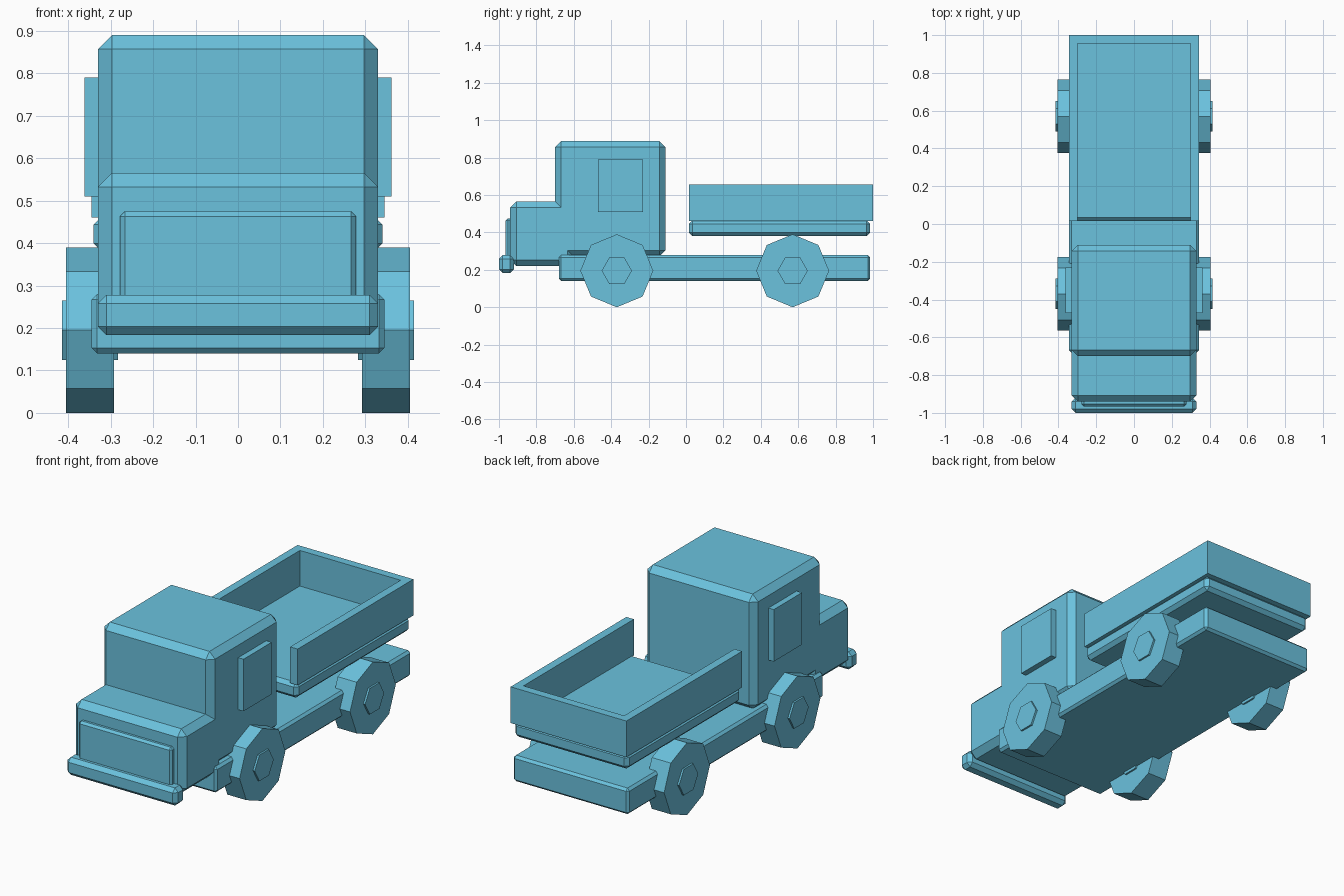
import bpy, bmesh
from math import pi, cos, sin

if "Cube" in bpy.data.objects:
    bpy.data.objects.remove(bpy.data.objects["Cube"], do_unlink=True)

paint = bpy.data.materials.new("sky_blue")
paint.use_nodes = True
colour = (0.147, 0.54, 0.73, 1)
paint.diffuse_color = colour
paint.node_tree.nodes["Principled BSDF"].inputs["Base Color"].default_value = colour


def prism(name, profile, x0, x1, chamfer=0):
    """Extrude a (y, z) outline from x0 to x1 and chamfer its convex edges."""
    bm = bmesh.new()
    face = bm.faces.new([bm.verts.new((x0, y, z)) for y, z in profile])
    new = bmesh.ops.extrude_face_region(bm, geom=[face])["geom"]
    verts = [v for v in new if isinstance(v, bmesh.types.BMVert)]
    bmesh.ops.translate(bm, verts=verts, vec=(x1 - x0, 0, 0))
    bmesh.ops.recalc_face_normals(bm, faces=bm.faces)
    if chamfer:
        bm.normal_update()
        edges = [e for e in bm.edges if e.is_convex]
        bmesh.ops.bevel(bm, geom=edges, offset=chamfer, segments=1,
                        affect='EDGES', profile=0.5)
    mesh = bpy.data.meshes.new(name)
    bm.to_mesh(mesh)
    bm.free()
    mesh.materials.append(paint)
    obj = bpy.data.objects.new(name, mesh)
    bpy.context.scene.collection.objects.link(obj)
    return obj


def box(name, x0, x1, y0, y1, z0, z1, chamfer=0):
    return prism(name, [(y0, z0), (y1, z0), (y1, z1), (y0, z1)], x0, x1, chamfer)


def ring(sides, radius, y, z):
    steps = [2 * pi * i / sides for i in range(sides)]
    return [(y + radius * cos(a), z + radius * sin(a)) for a in steps]


# Chassis, cab with stepped bonnet, grille and bumper
box("chassis", -0.345, 0.345, -0.68, 0.985, 0.14, 0.28, 0.013)
cab_outline = [(-0.94, 0.22), (-0.60, 0.22), (-0.60, 0.27), (-0.11, 0.27),
               (-0.11, 0.89), (-0.70, 0.89), (-0.70, 0.565), (-0.94, 0.565)]
prism("cab", cab_outline, -0.33, 0.33, 0.033)
box("grille", -0.278, 0.278, -0.965, -0.92, 0.24, 0.475, 0.012)
box("bumper", -0.33, 0.33, -1.0, -0.92, 0.183, 0.278, 0.02)

# Cargo bed, open towards the cab
box("bed_floor", -0.34, 0.34, 0.015, 0.985, 0.38, 0.463, 0.019)
box("bed_tailboard", -0.345, 0.345, 0.955, 1.0, 0.46, 0.655)

# Parts repeated on each side
for side, s in (("left", 1), ("right", -1)):
    box("bed_side_" + side, s * 0.30, s * 0.345, 0.015, 0.956, 0.46, 0.655)
    box("door_window_" + side, s * 0.32, s * 0.362, -0.47, -0.23, 0.51, 0.79)
    for end, y in (("front", -0.37), ("rear", 0.57)):
        tag = end + "_" + side
        prism("wheel_" + tag, ring(8, 0.195, y, 0.195), s * 0.292, s * 0.405)
        prism("hub_" + tag, ring(6, 0.081, y, 0.195), s * 0.283, s * 0.415)
